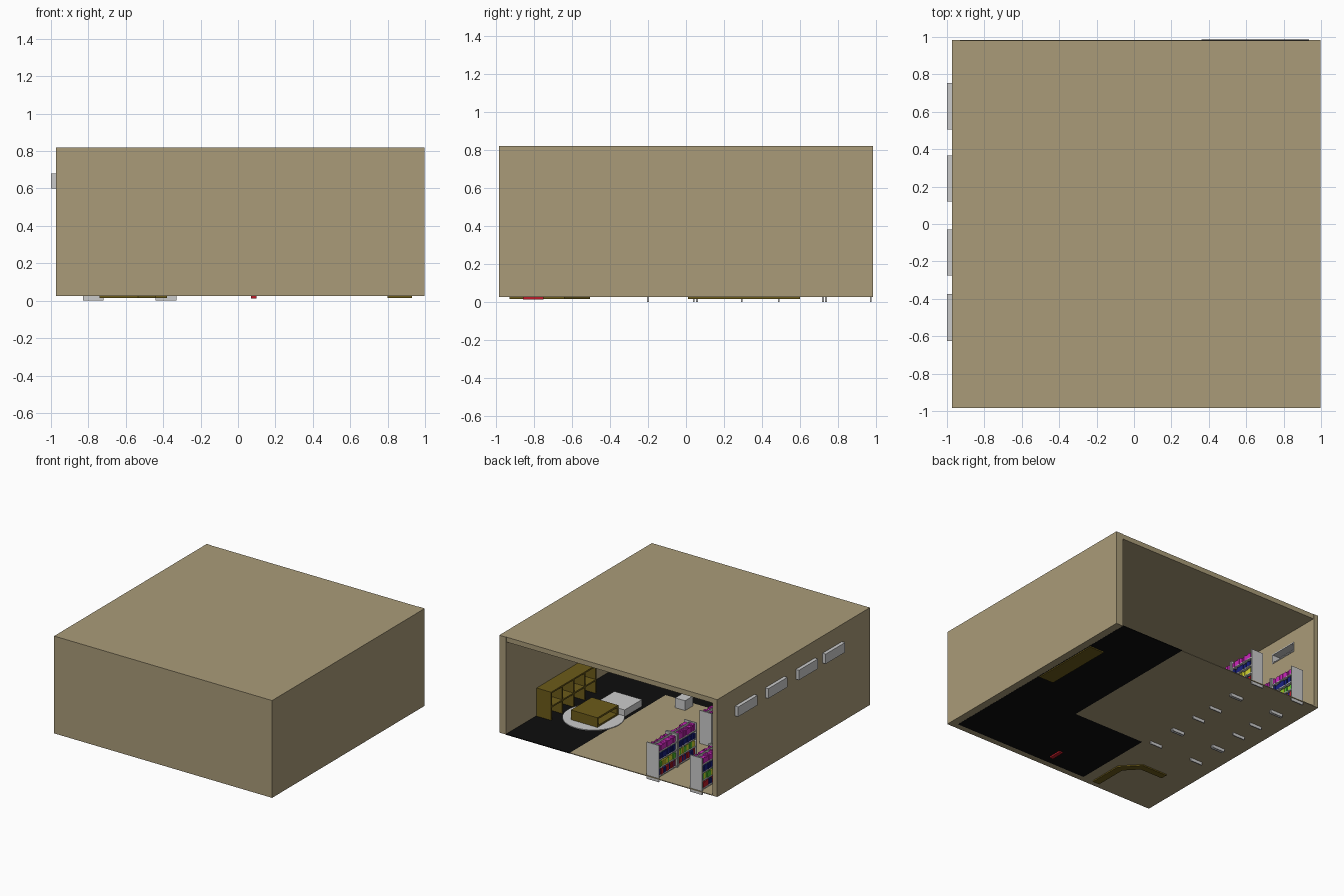
import bpy, bmesh, random
from mathutils import Vector

if "Cube" in bpy.data.objects:
    bpy.data.objects.remove(bpy.data.objects["Cube"])
random.seed(4)


def mat(name, r, g, b):
    m = bpy.data.materials.new(name)
    m.diffuse_color = (r, g, b, 1)
    m.use_nodes = True
    m.node_tree.nodes["Principled BSDF"].inputs["Base Color"].default_value = m.diffuse_color
    return m


TAN = mat("tan", .40, .33, .19)
BLACK = mat("black", .004, .004, .004)
BROWN = mat("brown", .15, .105, .01)
RED = mat("red", .5, .01, .02)
BLUE = mat("blue", .01, .015, .22)
PINK = mat("pink", .6, .02, .5)
GREEN = mat("green", .08, .5, .03)
YELLOW = mat("yellow", .65, .65, .03)


def finish(name, bm, m=None):
    me = bpy.data.meshes.new(name)
    bmesh.ops.recalc_face_normals(bm, faces=bm.faces)
    bm.to_mesh(me)
    bm.free()
    ob = bpy.data.objects.new(name, me)
    bpy.context.collection.objects.link(ob)
    if m:
        me.materials.append(m)
    return ob


def boxes(name, spans, m=None):
    """One object from boxes given as (x0, x1, y0, y1, z0, z1)."""
    bm = bmesh.new()
    for x0, x1, y0, y1, z0, z1 in spans:
        vs = bmesh.ops.create_cube(bm, size=1)["verts"]
        for v in vs:
            v.co = Vector(((x0 + x1) / 2 + v.co.x * (x1 - x0),
                           (y0 + y1) / 2 + v.co.y * (y1 - y0),
                           (z0 + z1) / 2 + v.co.z * (z1 - z0)))
    return finish(name, bm, m)


def prism(name, pts, z0, z1, m=None):
    bm = bmesh.new()
    f = bm.faces.new([bm.verts.new((x, y, z0)) for x, y in pts])
    ext = bmesh.ops.extrude_face_region(bm, geom=[f])["geom"]
    bmesh.ops.translate(bm, vec=(0, 0, z1 - z0),
                        verts=[g for g in ext if isinstance(g, bmesh.types.BMVert)])
    return finish(name, bm, m)


# room shell, open at the back
boxes("right_wall", [(.935, .998, -.985, .985, .025, .82)], TAN)
boxes("front_wall", [(-.93, .935, -.985, -.935, .025, .82)], TAN)
boxes("ceiling", [(-.93, .935, -.935, .982, .78, .82)], TAN)
left_wall = boxes("left_wall", [(-.972, -.93, -.985, .985, .025, .82)], TAN)

# windows: shallow boxes pushed out through the left wall, open inside
windows = [(.505, .755), (.12, .365), (-.275, -.03), (-.625, -.375)]
cutter = boxes("window_cutter", [(-1.1, -.9, a, b, .60, .68) for a, b in windows])
cutter.hide_render = True
cutter.hide_viewport = True
mod = left_wall.modifiers.new("openings", "BOOLEAN")
mod.object = cutter
mod.solver = 'EXACT'
for i, (a, b) in enumerate(windows):
    t = .008
    boxes(f"window_{i}", [(-1, -.992, a, b, .60, .68),
                          (-.992, -.925, a, b, .60, .60 + t),
                          (-.992, -.925, a, b, .68 - t, .68),
                          (-.992, -.925, a, a + t, .60 + t, .68 - t),
                          (-.992, -.925, b - t, b, .60 + t, .68 - t)])

# floors: tan and an L of black carpet
prism("black_carpet", [(.935, -.935), (.935, .987), (.36, .987), (.36, -.25),
                       (-.29, -.25), (-.29, -.935)], .024, .03, BLACK)
prism("tan_floor", [(-.93, -.935), (-.29, -.935), (-.29, -.25), (.36, -.25),
                    (.36, .985), (-.93, .985)], .024, .03, TAN)

# free-standing library shelves, two rows of four
rows = [("lower", .045, [RED, RED, BLUE]), ("second", .11, [GREEN, YELLOW]),
        ("third", .175, [BLUE]), ("top", .24, [PINK])]
n = 0
for cx in (-.775, -.385):
    for y0, y1 in ((-.205, .045), (.053, .298), (.485, .727), (.733, .978)):
        parts = [(cx - .055, cx + .055, y, y + .009, 0, .30) for y in (y0, y1 - .009)]
        parts.append((cx - .003, cx + .003, y0 + .009, y1 - .009, .03, .30))
        parts += [(cx - .05, cx + .05, y0 + .009, y1 - .009, z - .009, z)
                  for _, z, _ in rows]
        boxes(f"shelf_unit_{n}", parts)
        # books on both sides of every board
        for label, z, cols in rows:
            spans = {c.name: [] for c in cols}
            for s in (-1, 1):
                y = y0 + .012
                while y < y1 - .03:
                    w = random.uniform(.011, .02)
                    h = random.uniform(.038, .052)
                    xa, xb = sorted((cx + s * .005, cx + s * random.uniform(.04, .047)))
                    spans[random.choice(cols).name].append((xa, xb, y, y + w, z, z + h))
                    y += w + .001
            for c in set(cols):
                if spans[c.name]:
                    boxes(f"{label}_{c.name}_books_{n}", spans[c.name], c)
        n += 1

# cubby bookcase by the right wall, 4 x 2 openings facing the room
ys = [.01 + i * .5775 / 4 for i in range(5)]
case = [(.80, .93, y, y + .0125, .015, .26) for y in ys]
case += [(.80, .93, .01, .60, z, z + .0125) for z in (.015, .131, .2475)]
case.append((.92, .93, .01, .60, .015, .26))
boxes("cubby_bookcase", case, BROWN)

# round rug
bm = bmesh.new()
bmesh.ops.create_cone(bm, cap_ends=True, segments=48, radius1=.23, radius2=.23, depth=.006)
bmesh.ops.translate(bm, vec=(.57, .38, .033), verts=bm.verts)
finish("round_rug", bm)

# low table with an open shelf, and pale couch behind it
boxes("low_table", [(.44, .68, .245, .515, .10, .115), (.44, .68, .245, .515, .036, .05),
                    (.44, .68, .245, .26, .05, .10), (.44, .68, .50, .515, .05, .10),
                    (.553, .567, .26, .50, .05, .10)], BROWN)
boxes("low_couch", [(.39, .64, .01, .235, .03, .085)])
boxes("small_stand", [(.085, .175, -.21, -.11, .03, .11)])

# angled reception desk in the front left corner
prism("reception_desk", [(-.44, -.93), (-.38, -.93), (-.38, -.64), (-.51, -.505),
                         (-.74, -.505), (-.74, -.56), (-.535, -.56), (-.44, -.66)],
      .014, .19, BROWN)

# red bench in the front reading area
boxes("red_bench", [(.07, .10, -.86, -.75, .012, .10), (-.02, .19, -.87, -.74, .08, .11)], RED)
